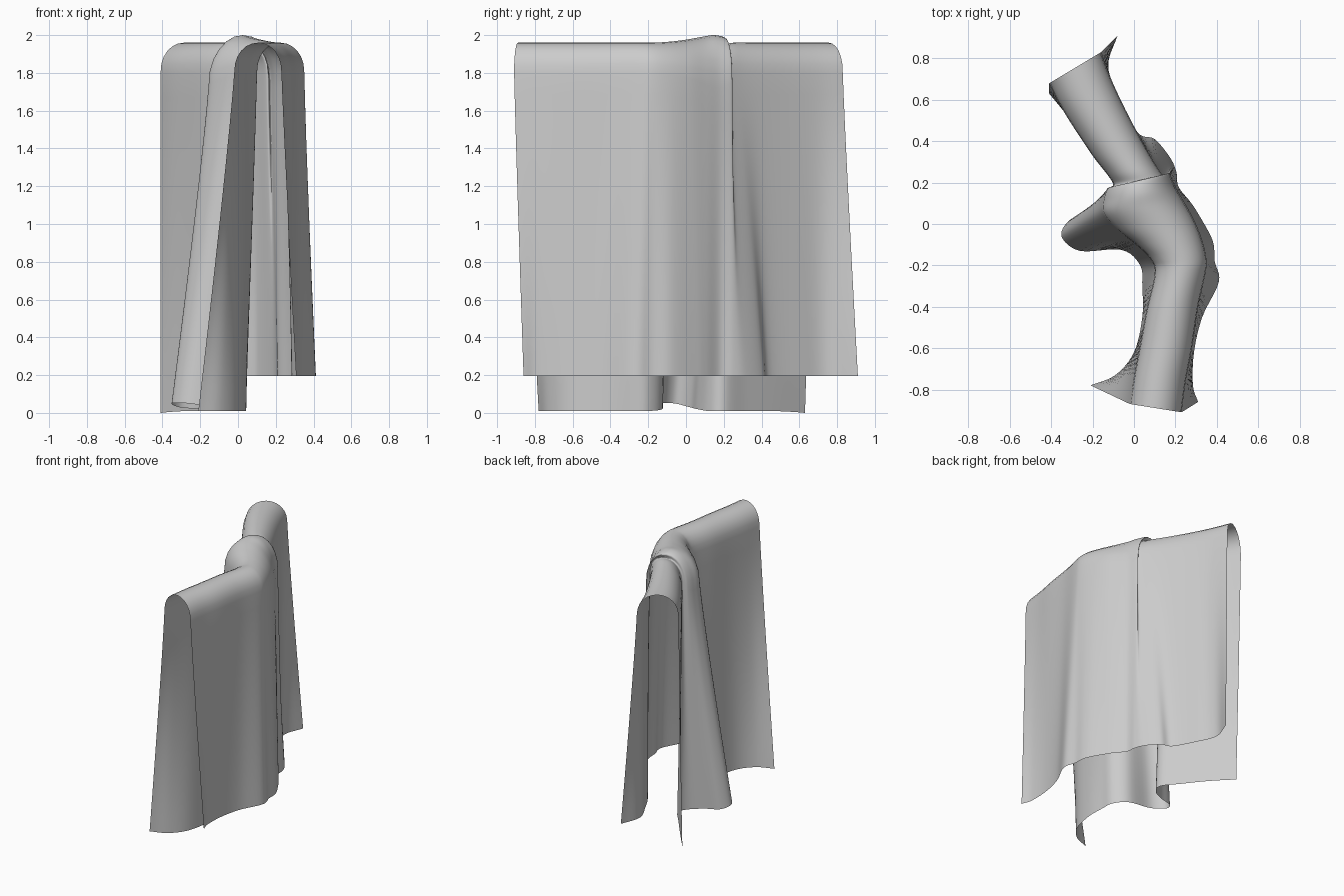
import bpy, bmesh, math
from mathutils import Vector

if "Cube" in bpy.data.objects:
    bpy.data.objects.remove(bpy.data.objects["Cube"])

# Stations along the ridge: left hem xy, left shoulder xy, right shoulder xy, right hem xy
STATIONS = [
    (-.21, -.78, -.02, -.87, .23, -.91, .31, -.86),
    (-.09, -.73, .00, -.74, .25, -.76, .285, -.78),
    (.00, -.62, .03, -.58, .28, -.60, .29, -.62),
    (.04, -.45, .06, -.42, .31, -.40, .33, -.45),
    (.04, -.30, .10, -.24, .345, -.24, .41, -.28),
    (.03, -.20, .08, -.17, .35, -.17, .39, -.18),
    (-.06, -.125, .01, -.10, .33, -.08, .38, -.08),
    (-.26, -.13, -.08, -.03, .29, .02, .31, .05),
    (-.35, -.06, -.15, .05, .24, .11, .27, .11),
    (-.31, .02, -.15, .12, .20, .18, .215, .18),
    (-.20, .06, -.13, .17, .17, .245, .205, .25),
    (-.10, .12, -.10, .19, .155, .22, .175, .32),
    (-.07, .20, -.13, .24, .115, .27, .10, .41),
    (-.16, .32, -.20, .33, .05, .38, .02, .44),
    (-.27, .46, -.30, .48, -.04, .55, -.07, .60),
    (-.36, .57, -.36, .58, -.11, .70, -.13, .75),
    (-.41, .63, -.41, .68, -.16, .83, -.08, .91),
]
# Ridge height and left hem height at each station
RIDGE = [1.96] * 6 + [1.965, 1.975, 1.99, 2.0, 1.985, 1.955] + [1.96] * 5
HEM = [.01] * 6 + [.02, .05, .05, .03, .02] + [.01] * 4 + [.005, 0]
ROWS = [s + (r, h) for s, r, h in zip(STATIONS, RIDGE, HEM)]


def smooth_row(i, t):
    """Catmull-Rom blend between neighbouring stations."""
    last = len(ROWS) - 1
    b, c = ROWS[i], ROWS[i + 1]
    a = ROWS[i - 1] if i else [2 * p - q for p, q in zip(b, c)]
    d = ROWS[i + 2] if i + 2 <= last else [2 * q - p for p, q in zip(b, c)]
    return [.5 * (2 * q + (r - p) * t + (2 * p - 5 * q + 4 * r - s) * t * t
                  + (3 * q - p - 3 * r + s) * t ** 3) for p, q, r, s in zip(a, b, c, d)]


def hanging_side(top, hem, steps=14):
    """Fold spreads out gradually from shoulder to hem."""
    points = []
    for k in range(1, steps + 1):
        f = k / steps
        p = top.lerp(hem, f ** 1.1)
        p.z = top.z + (hem.z - top.z) * f
        points.append(p)
    return points


def section(row):
    """One cross-section, from left hem over the ridge to right hem."""
    lhx, lhy, ltx, lty, rtx, rty, rhx, rhy, ridge, hem = row
    drop = .16 + 3 * max(0, ridge - 1.96)
    left = Vector((ltx, lty, ridge - drop))
    right = Vector((rtx, rty, ridge - drop))
    arc = []
    for k in range(13):
        a = math.pi * k / 12
        p = left.lerp(right, .5 - .5 * math.cos(a))
        p.z += drop * math.sin(a) ** .9
        arc.append(p)
    return (hanging_side(left, Vector((lhx, lhy, max(0, hem))))[::-1] + arc
            + hanging_side(right, Vector((rhx, rhy, .195))))


# Draped cloth sheet
sub = 6
sections = [section(smooth_row(i, k / sub))
            for i in range(len(ROWS) - 1) for k in range(sub)]
sections.append(section(ROWS[-1]))

bm = bmesh.new()
grid = [[bm.verts.new(p) for p in s] for s in sections]
for s0, s1 in zip(grid, grid[1:]):
    for k in range(len(s0) - 1):
        bm.faces.new((s0[k], s1[k], s1[k + 1], s0[k + 1])).smooth = True
bmesh.ops.recalc_face_normals(bm, faces=bm.faces)
# Outside of the cloth faces up along the ridge
bm.normal_update()
if sum(f.normal.z for f in bm.faces) < 0:
    bmesh.ops.reverse_faces(bm, faces=bm.faces)
mesh = bpy.data.meshes.new("draped_cloth")
bm.to_mesh(mesh)
bm.free()
cloth = bpy.data.objects.new("draped_cloth", mesh)
bpy.context.collection.objects.link(cloth)
